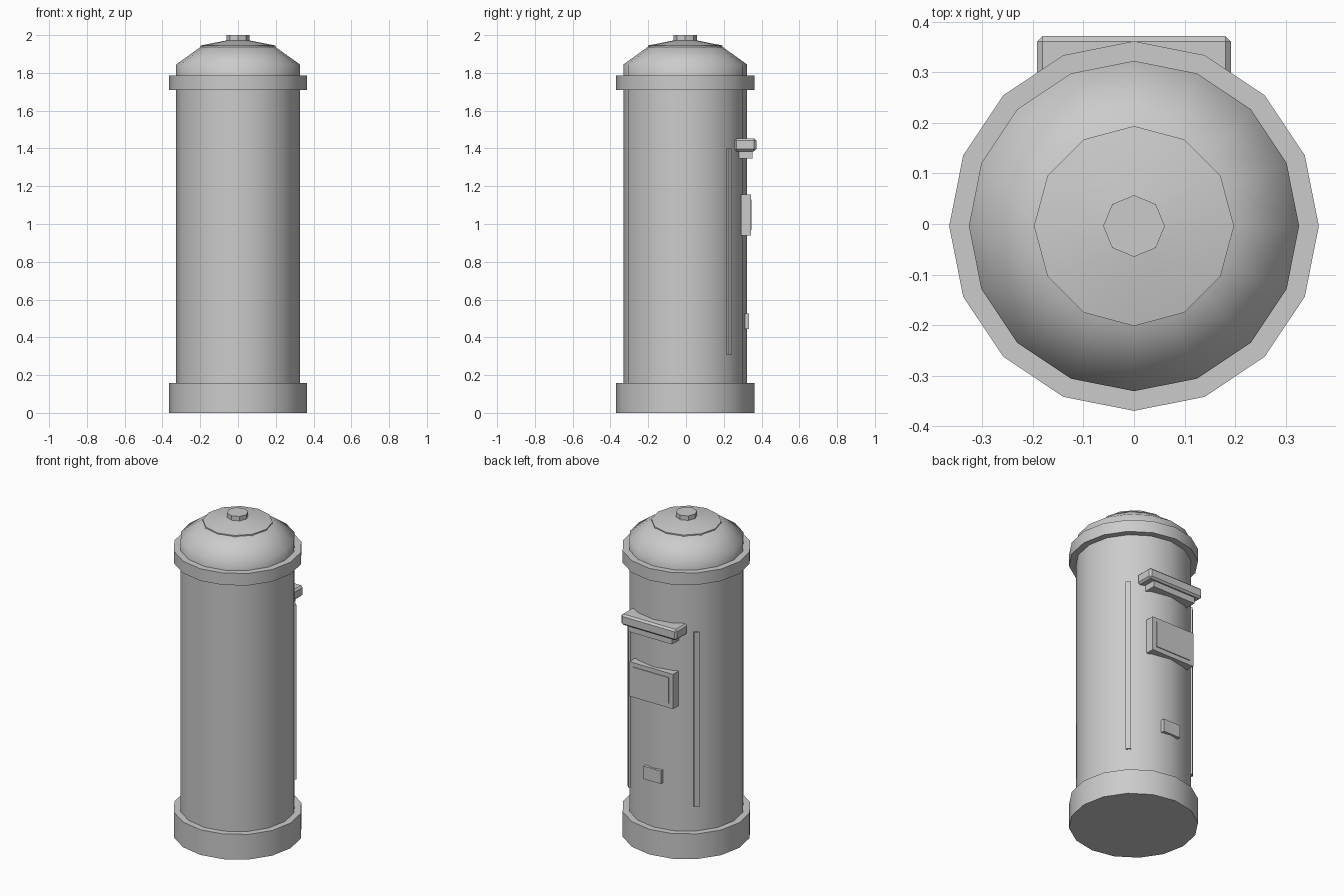
import bpy, bmesh, math
from mathutils import Matrix

if "Cube" in bpy.data.objects:
    bpy.data.objects.remove(bpy.data.objects["Cube"])

CY = -0.004  # axis of the round body

grey = bpy.data.materials.new("plain grey")
grey.diffuse_color = (0.6, 0.6, 0.6, 1)
grey.use_nodes = True
grey.node_tree.nodes["Principled BSDF"].inputs["Base Color"].default_value = grey.diffuse_color


def finish(name, bm, angle=None):
    bmesh.ops.recalc_face_normals(bm, faces=bm.faces)
    mesh = bpy.data.meshes.new(name)
    bm.to_mesh(mesh)
    bm.free()
    mesh.materials.append(grey)
    ob = bpy.data.objects.new(name, mesh)
    bpy.context.collection.objects.link(ob)
    if angle:
        bpy.ops.object.select_all(action='DESELECT')
        ob.select_set(True)
        bpy.context.view_layer.objects.active = ob
        bpy.ops.object.shade_smooth_by_angle(angle=math.radians(angle))
    return ob


def turned(name, sides, profile, angle=35):
    """Closed round part from (radius, z) rings."""
    bm = bmesh.new()
    rings = []
    for r, z in profile:
        rings.append([bm.verts.new((r * math.cos(a), CY + r * math.sin(a), z))
                      for a in (math.tau * i / sides for i in range(sides))])
    for low, high in zip(rings, rings[1:]):
        for i in range(sides):
            j = (i + 1) % sides
            bm.faces.new((low[i], low[j], high[j], high[i]))
    bm.faces.new(rings[0][::-1])
    bm.faces.new(rings[-1])
    return finish(name, bm, angle)


def box(name, x, y, z, bevel=0, turn=None):
    """Box from (min, max) ranges, optionally bevelled and turned about the axis."""
    bm = bmesh.new()
    size = [b - a for a, b in (x, y, z)]
    mid = [(a + b) / 2 for a, b in (x, y, z)]
    bmesh.ops.create_cube(bm, size=1, matrix=Matrix.Translation(mid) @ Matrix.Diagonal((*size, 1)))
    if bevel:
        bmesh.ops.bevel(bm, geom=bm.edges[:], offset=bevel, segments=1, affect='EDGES')
    if turn is not None:
        bm.transform(Matrix.Translation((0, CY, 0)) @ Matrix.Rotation(turn, 4, 'Z'))
    return finish(name, bm)


# round body
turned("base", 16, [(0.366, 0), (0.366, 0.157)])
turned("body", 16, [(0.327, 0.1), (0.327, 1.75)])
turned("top_band", 16, [(0.366, 1.71), (0.366, 1.785)])
turned("dome", 16, [(0.327, 1.76), (0.327, 1.845), (0.197, 1.938)], 60)
turned("lid", 12, [(0.198, 1.93), (0.198, 1.945), (0.06, 1.972)])
turned("knob", 8, [(0.061, 1.96), (0.061, 2.0)], 20)

# posting slot and plates on the back
box("slot_hood", (-0.192, 0.192), (0.256, 0.372), (1.385, 1.452), 0.011)
box("slot_lip", (-0.15, 0.15), (0.28, 0.353), (1.347, 1.39))
box("notice_frame", (-0.15, 0.15), (0.29, 0.343), (0.94, 1.156))
box("notice_plate", (-0.122, 0.122), (0.335, 0.348), (0.968, 1.13))
box("lock_plate", (-0.06, 0.06), (0.29, 0.334), (0.445, 0.525))

# door edge strips
for side, name in ((1, "left"), (-1, "right")):
    box(f"{name}_door_strip", (-0.015, 0.015), (0.30, 0.335), (0.31, 1.4),
        turn=side * math.pi / 4)
